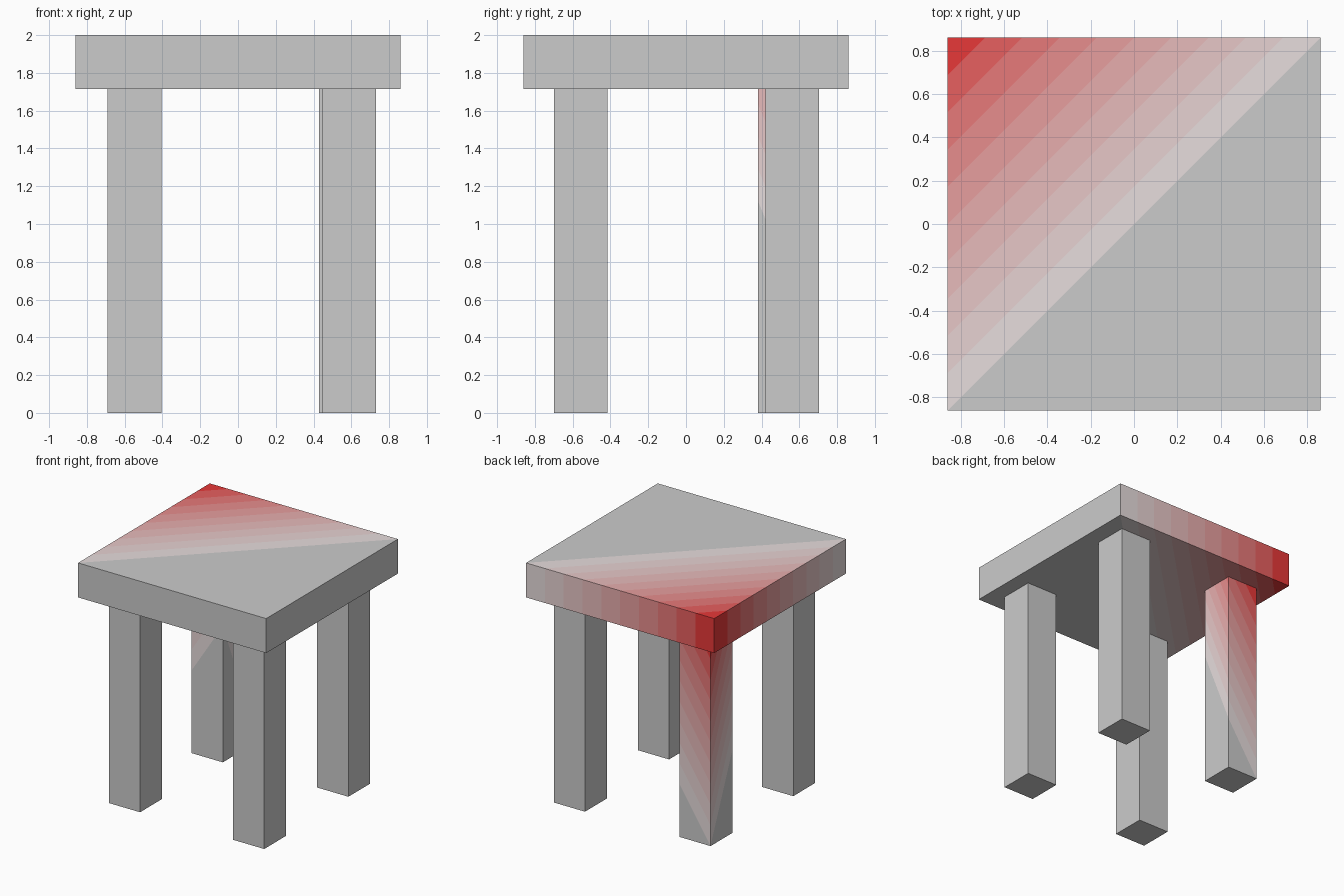
import bpy, bmesh
from mathutils import Vector

if "Cube" in bpy.data.objects:
    bpy.data.objects.remove(bpy.data.objects["Cube"])

BANDS = 10
LEG_TOP = 1.715
LEG_W = 0.285


def shade(i):
    # grey fading to red in even steps
    t = i / BANDS
    m = bpy.data.materials.new(f"red_fade_{i}")
    gb = 0.8 + (0.04 - 0.8) * t
    m.diffuse_color = (0.8, gb, gb, 1)
    m.use_nodes = True
    m.node_tree.nodes["Principled BSDF"].inputs["Base Color"].default_value = m.diffuse_color
    return m


def box(name, lo, hi, fade=None):
    """Box between two corners; fade = (corner, gradient vector) for a red wash."""
    lo, hi = Vector(lo), Vector(hi)
    bm = bmesh.new()
    bmesh.ops.create_cube(bm, size=1)
    for v in bm.verts:
        v.co = (lo + hi) / 2 + v.co * (hi - lo)
    me = bpy.data.meshes.new(name)
    if fade:
        corner, grad = Vector(fade[0]), Vector(fade[1])
        for i in range(BANDS):
            point = corner - grad.normalized() * (1 - i / BANDS) / grad.length
            geom = bm.verts[:] + bm.edges[:] + bm.faces[:]
            bmesh.ops.bisect_plane(bm, geom=geom, plane_co=point, plane_no=grad)
        for f in bm.faces:
            t = 1 + grad.dot(f.calc_center_median() - corner)
            f.material_index = max(0, min(BANDS, int(t * BANDS + 1))) if t > 0 else 0
        for m in shades:
            me.materials.append(m)
    bm.to_mesh(me)
    bm.free()
    ob = bpy.data.objects.new(name, me)
    bpy.context.collection.objects.link(ob)
    return ob


shades = [shade(i) for i in range(BANDS + 1)]

# seat slab, washed red towards its back left corner
S = 0.86
box("seat", (-S, -S, LEG_TOP), (S, S, 2),
    fade=((-S, S, 2), (-0.5 / S, 0.5 / S, 0)))

# legs, slightly uneven in placement: lower x and y corner of each
legs = {
    "front_left_leg": (-0.69, -0.70),
    "front_right_leg": (0.445, -0.70),
    "back_right_leg": (0.43, 0.42),
    "back_left_leg": (-0.69, 0.38),
}
for name, (x, y) in legs.items():
    fade = None
    if name == "back_left_leg":  # red at the top, grey at the foot
        fade = ((x, y + LEG_W, LEG_TOP), (-0.9, 1.4, 1 / LEG_TOP))
    box(name, (x, y, 0), (x + LEG_W, y + LEG_W, LEG_TOP), fade)
